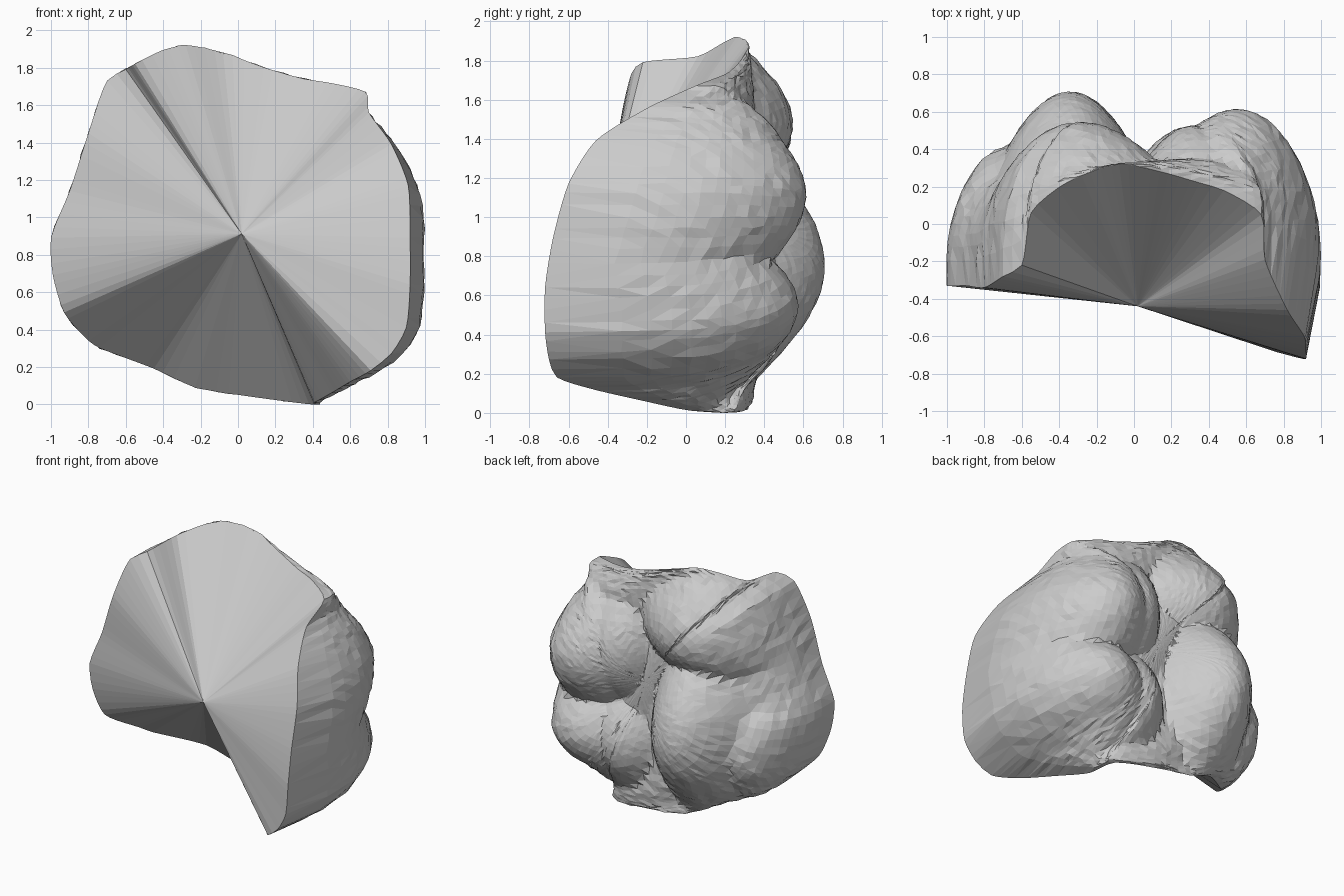
import bpy, bmesh, math, random
from mathutils import Vector

if "Cube" in bpy.data.objects:
    bpy.data.objects.remove(bpy.data.objects["Cube"])

random.seed(4)

# Open rim of the crown (x, y, z), clockwise seen from the front
RIM = [(-.28, .26, 1.93), (-.08, .32, 1.89), (.14, .28, 1.81), (.35, .22, 1.75),
       (.48, .18, 1.73), (.68, .05, 1.68), (.70, -.19, 1.57), (.82, -.46, 1.40),
       (.91, -.60, 1.18), (.92, -.68, .9), (.92, -.72, .65), (.90, -.72, .42),
       (.82, -.70, .28), (.71, -.66, .19), (.60, -.48, .13), (.50, -.22, .07),
       (.41, .02, .02), (.38, .25, .01), (.0, .33, .06),
       (-.23, .33, .10), (-.45, .27, .20), (-.74, .04, .31), (-.80, -.02, .35),
       (-.93, -.25, .50), (-.99, -.31, .70), (-1.0, -.33, .90), (-.90, -.33, 1.15),
       (-.80, -.34, 1.46), (-.70, -.28, 1.74), (-.60, -.22, 1.80), (-.55, .06, 1.83),
       (-.41, .19, 1.90)]
FAN_CENTRE = Vector((.02, -.44, .92))
MID = Vector((.08, 0, 1.02))

# Cusps: x, z, height, falloff in x, falloff in z
CUSPS = [(-.40, 1.50, .59, .9, 1.7),
         (-.37, .74, .73, 2.4, .95),
         (-.80, .60, .55, 2.0, 1.3),
         (.64, 1.14, .65, 1.3, 1.4),
         (.64, .48, .64, 1.3, 1.7),
         (.33, 1.20, .53, 2.6, 1.2),      # inner slopes of the right cusps
         (.30, .50, .53, 2.6, 1.5)]
RINGS = 30
STEP = .06
SPLIT = math.radians(68)


def chew_height(x, z):
    """Domes meeting in sharp fissures."""
    best = max(h - kx * (x - cx) ** 2 - kz * (z - cz) ** 2
               for cx, cz, h, kx, kz in CUSPS)
    return max(best, .35 + .02 * math.sin(9 * x + 7 * z))


def resample(points):
    """Softly curved closed loop through the points."""
    pts = [Vector(p) for p in points]
    m, out = len(pts), []
    for i in range(m):
        p0, a, b, p3 = (pts[(i + k) % m] for k in (-1, 0, 1, 2))
        length = (b - a).length
        ta = (b - p0).normalized() * length * .7
        tb = (p3 - a).normalized() * length * .7
        steps = max(1, round(length / STEP))
        for s in range(steps):
            t = s / steps
            out.append(a * (2 * t**3 - 3 * t**2 + 1) + ta * (t**3 - 2 * t**2 + t)
                       + b * (3 * t**2 - 2 * t**3) + tb * (t**3 - t**2))
    return out


def make_object(name, bm):
    bmesh.ops.recalc_face_normals(bm, faces=bm.faces)
    me = bpy.data.meshes.new(name)
    bm.to_mesh(me)
    bm.free()
    ob = bpy.data.objects.new(name, me)
    bpy.context.collection.objects.link(ob)
    return ob


rim = resample(RIM)
n = len(rim)
soft_y = [sum(rim[(i + d) % n].y for d in range(-5, 6)) / 11 for i in range(n)]
bm = bmesh.new()
rows = [[bm.verts.new(p) for p in rim]]

# Walls rolling over into the cusped chewing surface
for k in range(1, RINGS):
    t = k / RINGS
    row = []
    for p, sy in zip(rim, soft_y):
        power = 3.2 + 1.2 * max(0, p.x)
        if t < .5:
            a = t / .5 * SPLIT
            r, h = math.cos(a) ** (2 / power), math.sin(a) ** (2 / power)
        else:
            r = math.cos(SPLIT) ** (2 / power) * (2 - 2 * t)
            h = (1 - r ** power) ** (1 / power)
        x = MID.x + (p.x - MID.x) * r
        z = MID.z + (p.z - MID.z) * r
        base = p.y + (sy - p.y) * min(1, h * 1.5)
        y = base + (max(chew_height(x, z), base + .03) - base) * h
        # the tall right wall swells outwards
        swell = max(0, p.x) * (1 if p.z < 1 else max(0, 1 - (p.z - 1) / .6))
        x += .09 * swell * 4 * h * (1 - h)
        j = .006 * r
        row.append(bm.verts.new((x + random.uniform(-j, j), y + random.uniform(-j, j),
                                 z + random.uniform(-j, j))))
    rows.append(row)
for a, b in zip(rows, rows[1:]):
    for i in range(n):
        j = (i + 1) % n
        bm.faces.new((a[i], a[j], b[j], b[i]))
pit = bm.verts.new((MID.x, chew_height(MID.x, MID.z), MID.z))

# Front closed by a fan of triangles
hub = bm.verts.new(FAN_CENTRE)
for i in range(n):
    j = (i + 1) % n
    bm.faces.new((rows[-1][i], rows[-1][j], pit))
    bm.faces.new((rows[0][j], rows[0][i], hub))
bmesh.ops.triangulate(bm, faces=[f for f in bm.faces if len(f.verts) > 3])
low = min(v.co.z for v in bm.verts)
for v in bm.verts:
    v.co.z -= low
make_object("molar_crown", bm)
